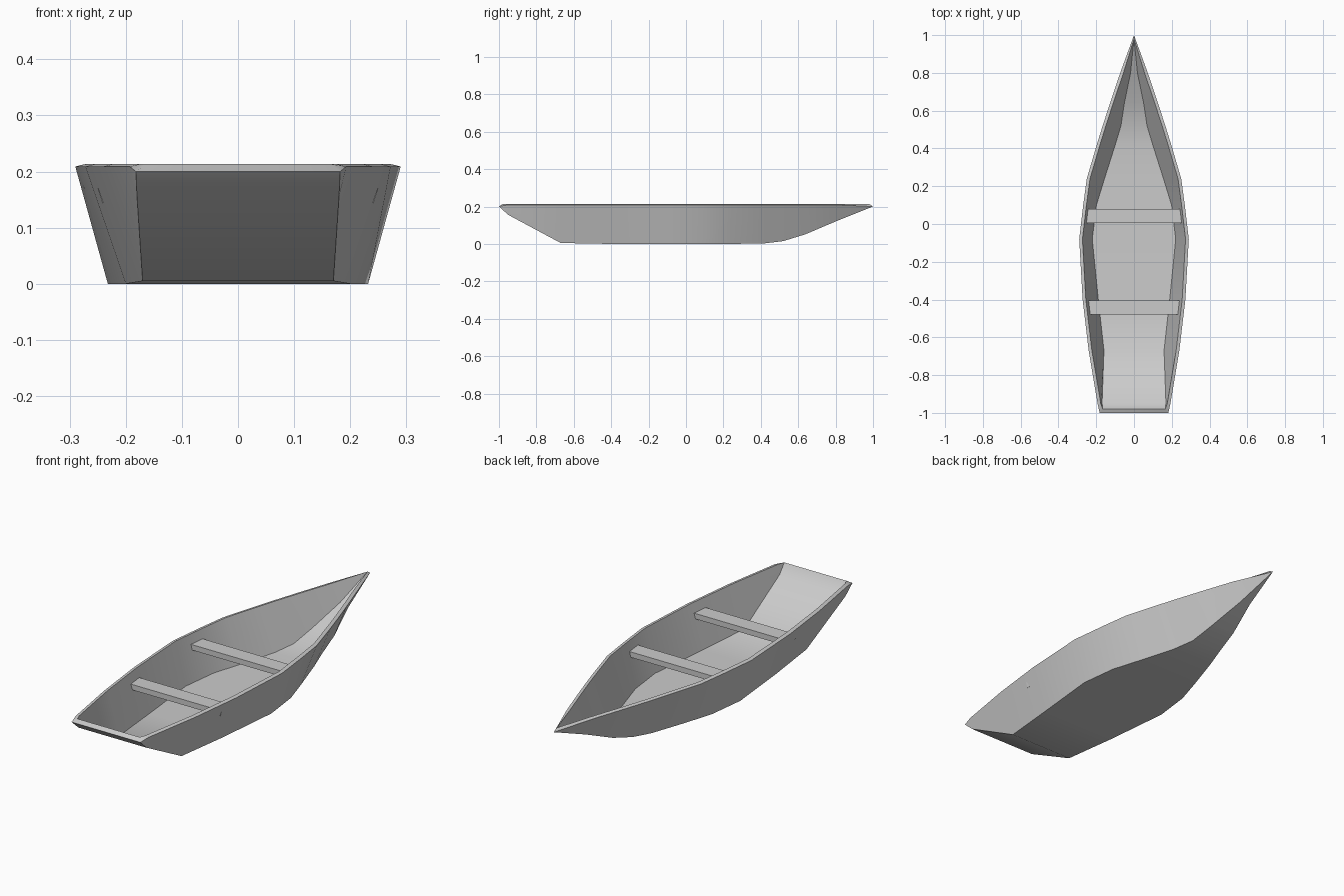
import bpy, bmesh
from math import radians

if "Cube" in bpy.data.objects:
    bpy.data.objects.remove(bpy.data.objects["Cube"])

# Hull stations: y, gunwale half width, bottom half width, bottom height
STATIONS = [
    (-1.00, 0.182, 0.182, 0.200),
    (-0.95, 0.193, 0.180, 0.155),
    (-0.67, 0.240, 0.170, 0.005),
    (-0.40, 0.272, 0.200, 0.000),
    (-0.08, 0.290, 0.232, 0.000),
    (0.10, 0.269, 0.210, 0.000),
    (0.24, 0.250, 0.167, 0.000),
    (0.42, 0.197, 0.110, 0.003),
    (0.52, 0.166, 0.080, 0.015),
    (0.64, 0.127, 0.062, 0.052),
    (0.80, 0.073, 0.026, 0.120),
    (1.00, 0.000, 0.000, 0.200),
]


def finish(name, bm):
    bmesh.ops.remove_doubles(bm, verts=bm.verts, dist=0.0005)
    bmesh.ops.recalc_face_normals(bm, faces=bm.faces)
    mesh = bpy.data.meshes.new(name)
    bm.to_mesh(mesh)
    bm.free()
    ob = bpy.data.objects.new(name, mesh)
    bpy.context.collection.objects.link(ob)
    return ob


def section(y, gun, bot, zb):
    """Closed U-shaped ring: outer skin, then inner skin."""
    end = abs(y) == 1.0
    rim = 0.200 if end else 0.209
    yi = y * 0.98 if end else y
    gi = max(gun - 0.017, gun * 0.7)
    bi = gi if end else max(bot - 0.011, bot * 0.7)
    zi = 0.213 if end else zb + 0.010
    outer = [(gun, y, rim), (bot, y, zb)]
    inner = [(bi, yi, zi), (gi, yi, 0.213)]
    flip = lambda pts: [(-x, a, z) for x, a, z in reversed(pts)]
    return outer + flip(outer) + flip(inner) + inner


# Hull: loft the U sections from stern to bow
bm = bmesh.new()
rings = [[bm.verts.new(p) for p in section(*s)] for s in STATIONS]
for a, b in zip(rings, rings[1:]):
    for i in range(8):
        j = (i + 1) % 8
        bm.faces.new((a[i], a[j], b[j], b[i]))
# Sloped lips closing the stern and bow
for r in (rings[0], rings[-1]):
    for i, j, k, l in ((0, 1, 6, 7), (1, 2, 5, 6), (2, 3, 4, 5)):
        bm.faces.new((r[i], r[j], r[k], r[l]))
bmesh.ops.dissolve_degenerate(bm, dist=0.0005, edges=bm.edges)
hull = finish("hull", bm)
bpy.context.view_layer.objects.active = hull
hull.select_set(True)
bpy.ops.object.shade_smooth_by_angle(angle=radians(32))


# Seats: planks whose ends follow the sloping sides
def seat(name, y, top_half, bottom_half, z=0.170, depth=0.076, thick=0.026):
    bm = bmesh.new()
    bmesh.ops.create_cube(bm, size=1)
    for v in bm.verts:
        half = top_half if v.co.z > 0 else bottom_half
        v.co = (half * (1 if v.co.x > 0 else -1),
                y + v.co.y * depth, z - thick / 2 + v.co.z * thick)
    return finish(name, bm)


seat("front_seat", -0.442, 0.250, 0.242)
seat("back_seat", 0.042, 0.256, 0.248)
